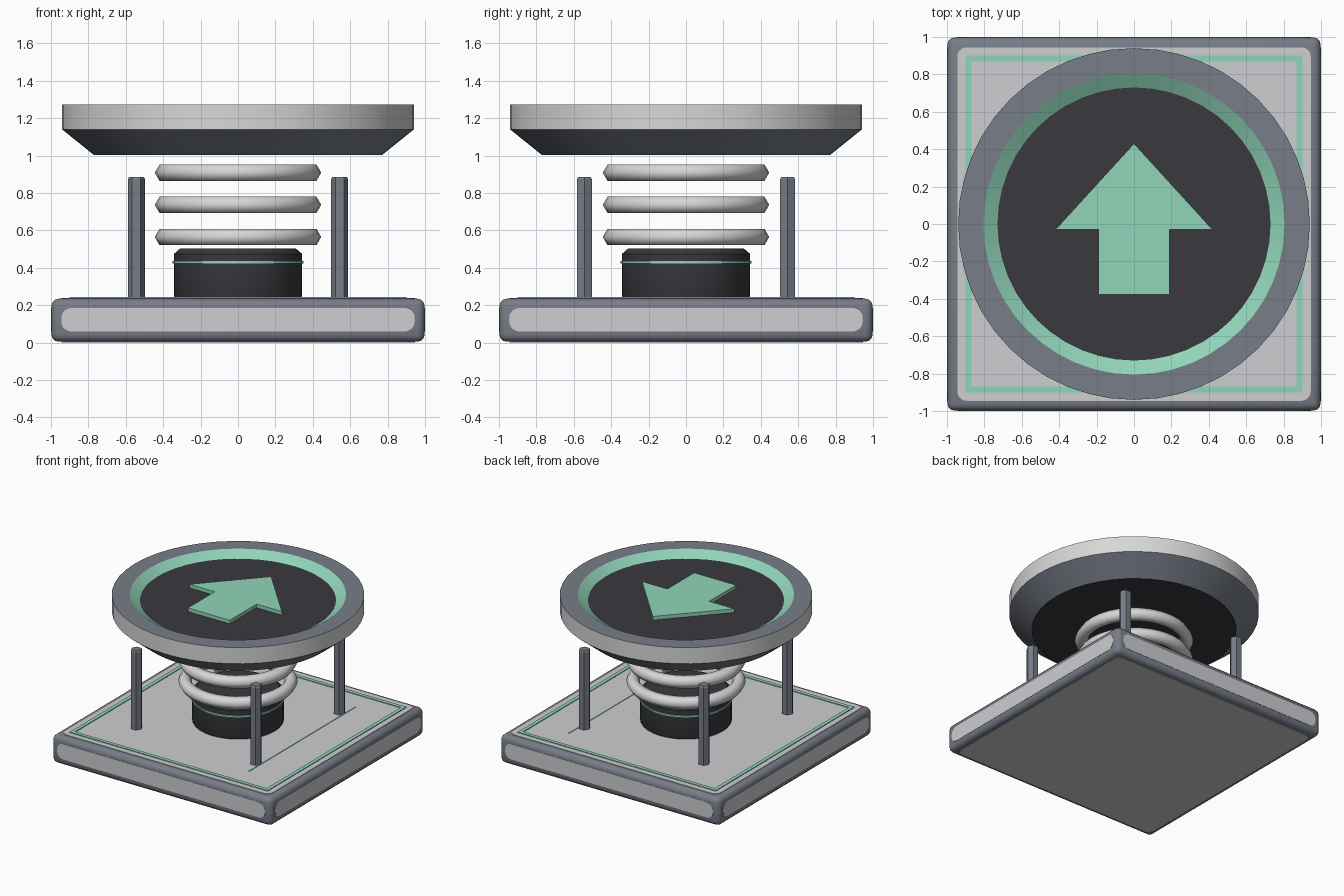
import bpy, bmesh, math
from mathutils import Matrix, Vector

if "Cube" in bpy.data.objects:
    bpy.data.objects.remove(bpy.data.objects["Cube"])


def material(name, rgb):
    m = bpy.data.materials.new(name)
    m.diffuse_color = (*rgb, 1)
    m.use_nodes = True
    m.node_tree.nodes["Principled BSDF"].inputs["Base Color"].default_value = m.diffuse_color
    return m


PANEL = material("light grey panel", (0.62, 0.62, 0.64))
FRAME = material("slate grey", (0.184, 0.205, 0.246))
DARK = material("charcoal", (0.041, 0.040, 0.048))
MINT = material("mint green", (0.28, 0.66, 0.48))
WHITE = material("pale grey", (0.68, 0.68, 0.68))


def finish(name, bm, mats, smooth=None):
    bmesh.ops.recalc_face_normals(bm, faces=bm.faces)
    me = bpy.data.meshes.new(name)
    bm.to_mesh(me)
    bm.free()
    for m in mats:
        me.materials.append(m)
    ob = bpy.data.objects.new(name, me)
    bpy.context.collection.objects.link(ob)
    if smooth:
        bpy.ops.object.select_all(action='DESELECT')
        bpy.context.view_layer.objects.active = ob
        ob.select_set(True)
        bpy.ops.object.shade_smooth_by_angle(angle=math.radians(smooth))
    return ob


def lathe(name, profile, sides, mats, slots=None, loc=(0, 0), smooth=None):
    """Spin (radius, z) points about z and cap both ends.
    slots: material slot of the bottom cap, each band, then the top cap."""
    bm = bmesh.new()
    rings = [[bm.verts.new((loc[0] + r * math.cos(math.tau * i / sides),
                            loc[1] + r * math.sin(math.tau * i / sides), z))
              for i in range(sides)] for r, z in profile]
    slots = slots or [0] * (len(profile) + 1)
    bm.faces.new(rings[0]).material_index = slots[0]
    for a, b, s in zip(rings, rings[1:], slots[1:]):
        for i in range(sides):
            j = (i + 1) % sides
            bm.faces.new((a[i], a[j], b[j], b[i])).material_index = s
    bm.faces.new(rings[-1]).material_index = slots[-1]
    return finish(name, bm, mats, smooth)


def prism(name, outline, z0, z1, mat, matrix=Matrix()):
    """Extrude a flat outline from z0 to z1, then place it by matrix."""
    bm = bmesh.new()
    face = bm.faces.new([bm.verts.new((x, y, z0)) for x, y in outline])
    ext = bmesh.ops.extrude_face_region(bm, geom=[face])
    moved = [g for g in ext["geom"] if isinstance(g, bmesh.types.BMVert)]
    bmesh.ops.translate(bm, verts=moved, vec=(0, 0, z1 - z0))
    bm.transform(matrix)
    return finish(name, bm, [mat])


def rounded_rect(hx, hy, r, steps=5):
    pts = []
    for k, (sx, sy) in enumerate([(1, 1), (-1, 1), (-1, -1), (1, -1)]):
        for i in range(steps + 1):
            a = math.pi / 2 * (k + i / steps)
            pts.append((sx * (hx - r) + r * math.cos(a),
                        sy * (hy - r) + r * math.sin(a)))
    return pts


# Base frame: rounded square slab
bm = bmesh.new()
bmesh.ops.create_cube(bm, size=1)
bmesh.ops.scale(bm, verts=bm.verts, vec=(1.996, 1.996, 0.23))
bmesh.ops.translate(bm, verts=bm.verts, vec=(0, 0, 0.12))
bmesh.ops.bevel(bm, geom=bm.edges[:], offset=0.04, segments=3,
                profile=0.5, affect='EDGES')
finish("base_frame", bm, [FRAME], 35)

# Panels on the top, bottom and four sides of the base
square = rounded_rect(0.945, 0.945, 0.05)
prism("base_top_panel", square, 0.232, 0.239, PANEL)
prism("base_bottom_panel", square, 0.0, 0.008, PANEL)
for k, side in enumerate(("front", "right", "back", "left")):
    turn = (Matrix.Translation((0, 0, 0.1225))
            @ Matrix.Rotation(k * math.pi / 2, 4, 'Z')
            @ Matrix.Rotation(math.pi / 2, 4, 'X'))
    prism(side + "_panel", rounded_rect(0.945, 0.063, 0.055),
          0.992, 1.0, PANEL, turn)

# Thin border strips and one accent line on the base top
for k in range(4):
    prism("border_strip", [(-0.9, -0.9), (0.9, -0.9), (0.87, -0.87), (-0.87, -0.87)],
          0.237, 0.245, MINT, Matrix.Rotation(k * math.pi / 2, 4, 'Z'))
prism("accent_line", [(0.578, -0.69), (0.588, -0.69), (0.588, 0.69), (0.578, 0.69)],
      0.237, 0.243, MINT)

# Four six-sided guide posts
for sx in (-1, 1):
    for sy in (-1, 1):
        lathe("guide_post", [(0.046, 0.235), (0.046, 0.875), (0.038, 0.887)],
              6, [FRAME], loc=(sx * 0.543, sy * 0.543))

# Spring socket with its coloured band
lathe("spring_socket", [(0.335, 0.236), (0.342, 0.25), (0.342, 0.475), (0.31, 0.503)],
      32, [DARK], smooth=30)
lathe("socket_band", [(0.349, 0.424), (0.349, 0.436)], 32, [MINT], smooth=30)

# Three spring coils
for z in (0.565, 0.737, 0.909):
    bpy.ops.mesh.primitive_torus_add(location=(0, 0, z), major_radius=0.395,
                                     minor_radius=0.05, major_segments=32,
                                     minor_segments=6)
    coil = bpy.context.object
    coil.name = "spring_coil"
    coil.data.materials.append(WHITE)
    bpy.ops.object.shade_smooth()

# Launch dish: dark underside, sloped skirt, pale rim, lip, mint slope, dark floor
lathe("launch_dish",
      [(0.77, 1.003), (0.94, 1.14), (0.94, 1.273), (0.805, 1.273), (0.73, 1.225)],
      48, [DARK, FRAME, WHITE, MINT], [0, 1, 2, 1, 3, 0], smooth=30)

# Raised arrow on the dish floor
half = [(0.19, -0.378), (0.19, -0.03), (0.42, -0.03)]
prism("arrow", half + [(0, 0.43)] + [(-x, y) for x, y in reversed(half)],
      1.22, 1.255, MINT)
